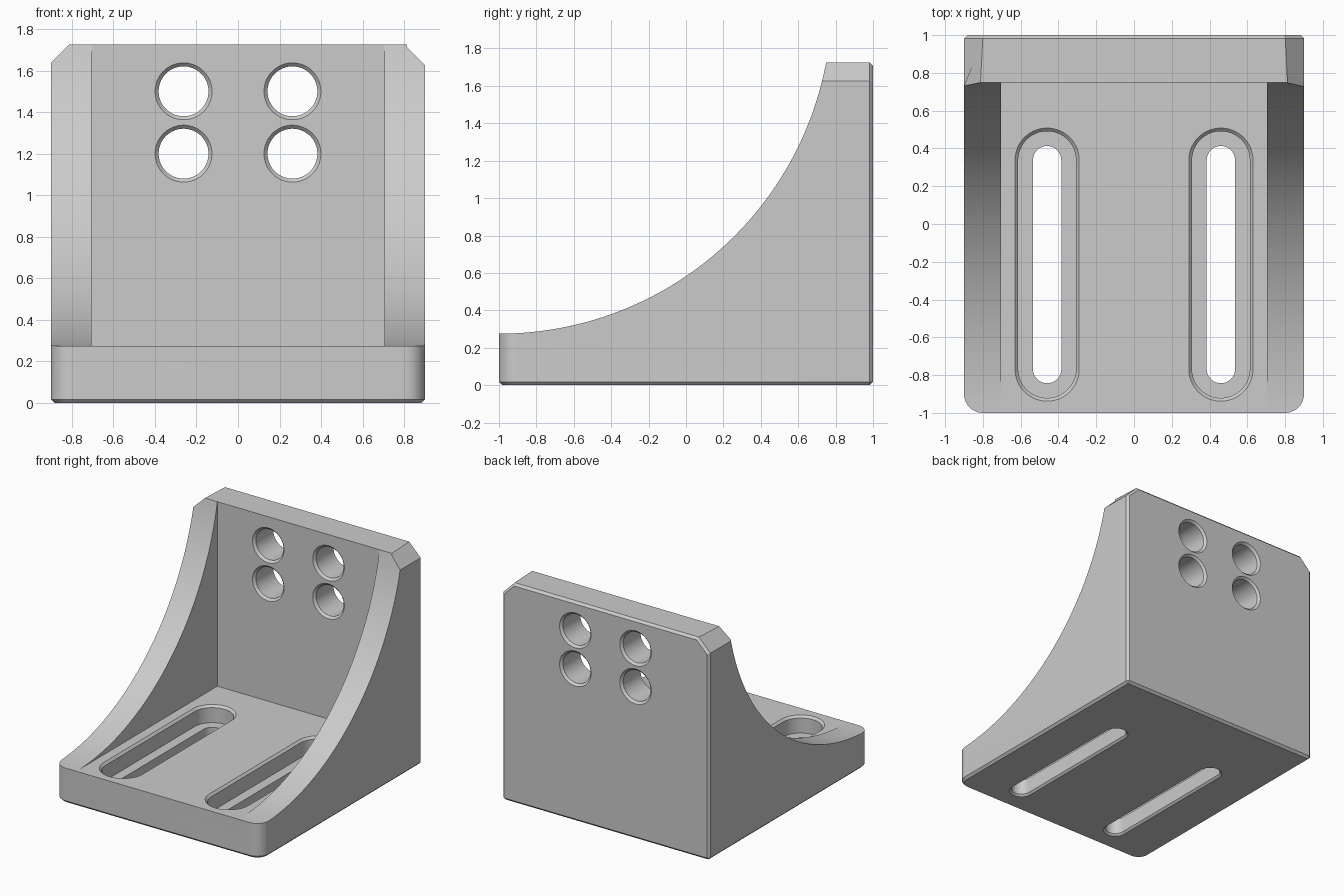
import bpy, bmesh, math

if "Cube" in bpy.data.objects:
    bpy.data.objects.remove(bpy.data.objects["Cube"], do_unlink=True)

W, D, H = 0.9, 1.0, 1.725          # half width, half depth, height
FLOOR, WALL, PLATE = 0.275, 0.705, 0.75
ARC = 1.78

grey = bpy.data.materials.new("plain grey")
grey.use_nodes = True
colour = (0.6, 0.6, 0.6, 1)
grey.diffuse_color = colour
grey.node_tree.nodes["Principled BSDF"].inputs["Base Color"].default_value = colour


def add_object(name, bm):
    bmesh.ops.recalc_face_normals(bm, faces=bm.faces)
    mesh = bpy.data.meshes.new(name)
    bm.to_mesh(mesh)
    bm.free()
    mesh.materials.append(grey)
    obj = bpy.data.objects.new(name, mesh)
    bpy.context.collection.objects.link(obj)
    return obj


def box(lo, hi):
    bm = bmesh.new()
    bmesh.ops.create_cube(bm, size=1)
    for v in bm.verts:
        for i in range(3):
            v.co[i] = hi[i] if v.co[i] > 0 else lo[i]
    return bm


def bevel(bm, test, width, segments=1):
    edges = [e for e in bm.edges if test(*[v.co for v in e.verts])]
    bmesh.ops.bevel(bm, geom=edges, offset=width, offset_type='OFFSET',
                    segments=segments, profile=0.5, affect='EDGES')


def slot_cutter(name, sections, half_length=0, n=64):
    """Loft of rounded slots, each section given as (radius, height)."""
    bm = bmesh.new()
    rings = []
    for r, z in sections:
        ring = []
        for i in range(n):
            a = 2 * math.pi * (i + 0.5) / n
            s = math.sin(a)
            ring.append(bm.verts.new((r * math.cos(a),
                                      r * s + math.copysign(half_length, s), z)))
        rings.append(ring)
    for low, high in zip(rings, rings[1:]):
        for i in range(n):
            j = (i + 1) % n
            bm.faces.new((low[i], low[j], high[j], high[i]))
    bm.faces.new(rings[0][::-1])
    bm.faces.new(rings[-1])
    return add_object(name, bm)


def cut(target, cutter):
    cutter.hide_render = True
    mod = target.modifiers.new("cut", 'BOOLEAN')
    mod.operation = 'DIFFERENCE'
    mod.solver = 'EXACT'
    mod.object = cutter
    bpy.context.view_layer.objects.active = target
    bpy.ops.object.modifier_apply(modifier=mod.name)
    bpy.data.objects.remove(cutter, do_unlink=True)


def near(a, b):
    return abs(a - b) < 1e-4


# Solid block: round front corners, clipped top corners, fine edge chamfers
bm = box((-W, -D, 0), (W, D, H))
bevel(bm, lambda a, b: near(a.y, -D) and near(b.y, -D) and near(a.x, b.x), 0.1, 10)
bevel(bm, lambda a, b: near(a.z, H) and near(b.z, H) and near(a.x, b.x)
      and near(abs(a.x), W), 0.1)
bevel(bm, lambda a, b: (near(a.z, 0) and near(b.z, 0))
      or (near(a.y, D) and near(b.y, D)), 0.018)
bracket = add_object("angle_bracket", bm)

# Curved sweep of the side gussets
bm = bmesh.new()
bmesh.ops.create_cone(bm, cap_ends=True, segments=256, radius1=ARC, radius2=ARC, depth=3)
scoop = add_object("scoop_cutter", bm)
scoop.rotation_euler = (0, math.pi / 2, 0)
scoop.location = (0, -D, FLOOR + ARC)
cut(bracket, scoop)

# Open space between the gussets
cut(bracket, add_object("pocket_cutter", box((-WALL, -2, FLOOR), (WALL, PLATE, 3))))

for side in (-1, 1):
    # Stepped long slot in the base
    slot = slot_cutter("slot_cutter", [(0.1, -0.01), (0.075, 0.015), (0.075, 0.14),
                                       (0.153, 0.14), (0.153, 0.258), (0.18, 0.285)], 0.553)
    slot.location = (side * 0.46, -0.215, 0)
    cut(bracket, slot)
    # Countersunk bolt holes in the upright plate
    for height in (1.2, 1.5):
        hole = slot_cutter("hole_cutter", [(0.147, PLATE - 0.01), (0.12, PLATE + 0.017),
                                           (0.12, D - 0.017), (0.147, D + 0.01)])
        hole.rotation_euler = (-math.pi / 2, 0, 0)
        hole.location = (side * 0.262, 0, height)
        cut(bracket, hole)

bpy.ops.object.select_all(action='DESELECT')
bracket.select_set(True)
bpy.context.view_layer.objects.active = bracket
bpy.ops.object.shade_smooth_by_angle(angle=math.radians(20))
